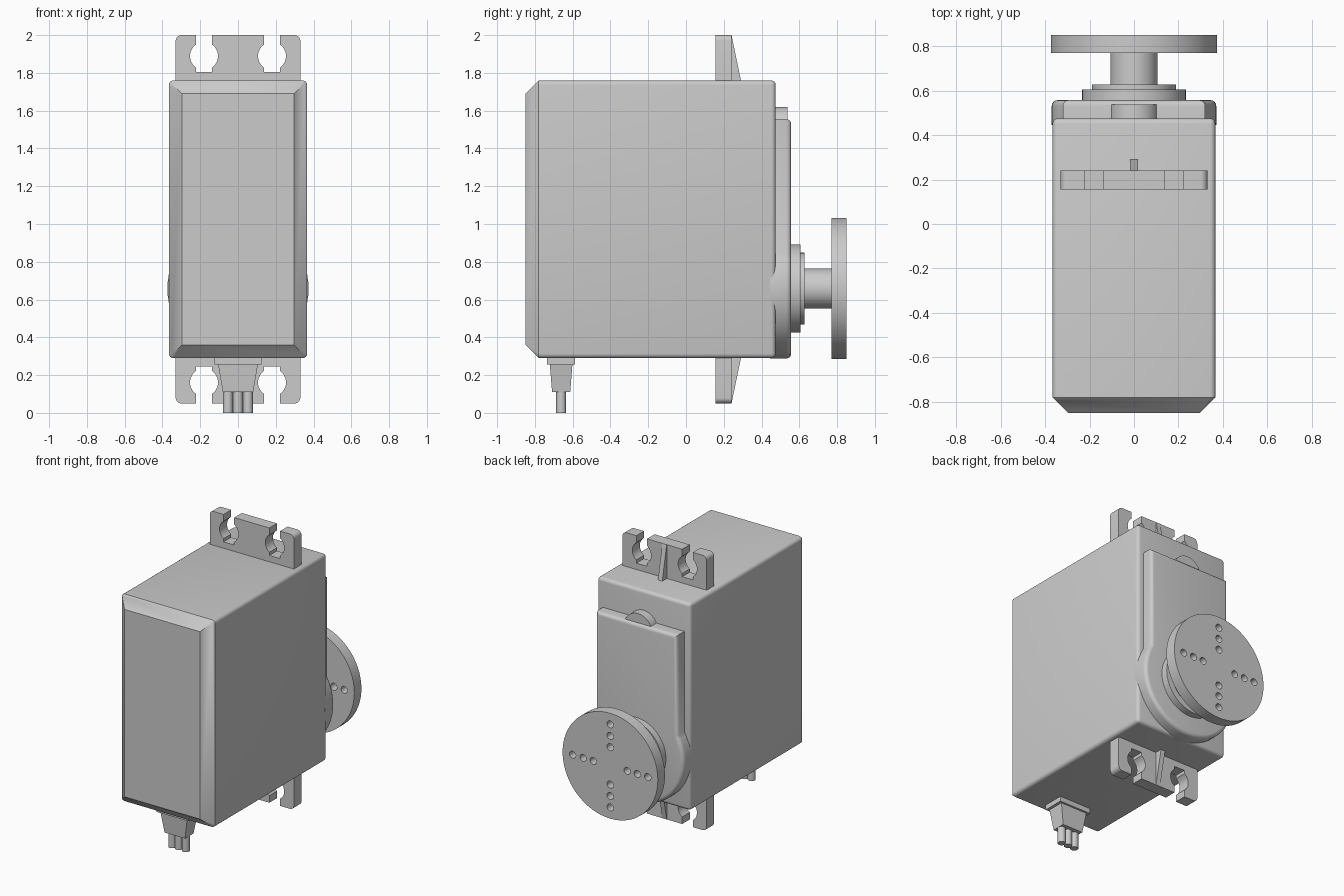
import bpy, bmesh, math
from mathutils import Matrix, Vector

if "Cube" in bpy.data.objects:
    bpy.data.objects.remove(bpy.data.objects["Cube"])

grey = bpy.data.materials.new("grey plastic")
grey.use_nodes = True
colour = (0.6, 0.6, 0.6, 1)
grey.diffuse_color = colour
grey.node_tree.nodes["Principled BSDF"].inputs["Base Color"].default_value = colour

AXIS_Z = 0.658    # height of the output shaft
MID_Z = 1.025     # middle height of the case
HALF_W, HALF_H = 0.366, 0.735
CASE_FRONT, CASE_BACK = -0.85, 0.475


def finish(bm, name):
    bmesh.ops.recalc_face_normals(bm, faces=bm.faces)
    mesh = bpy.data.meshes.new(name)
    bm.to_mesh(mesh)
    bm.free()
    mesh.materials.append(grey)
    ob = bpy.data.objects.new(name, mesh)
    bpy.context.collection.objects.link(ob)
    smooth(ob)
    return ob


def smooth(ob):
    bpy.ops.object.select_all(action='DESELECT')
    ob.select_set(True)
    bpy.context.view_layer.objects.active = ob
    bpy.ops.object.shade_smooth_by_angle(angle=math.radians(32))


def arc(cx, cz, r, start, end, steps):
    """Points on an arc in the x-z plane, angles in degrees."""
    angles = [math.radians(start + (end - start) * i / steps) for i in range(steps + 1)]
    return [(cx + r * math.cos(a), cz + r * math.sin(a)) for a in angles]


def prism(name, outline, y0, y1, round_back=0):
    """Extrude an x-z outline along y, optionally rounding its back rim."""
    bm = bmesh.new()
    face = bm.faces.new([bm.verts.new((x, y0, z)) for x, z in outline])
    ext = bmesh.ops.extrude_face_region(bm, geom=[face])
    moved = [g for g in ext["geom"] if isinstance(g, bmesh.types.BMVert)]
    bmesh.ops.translate(bm, verts=moved, vec=(0, y1 - y0, 0))
    if round_back:
        bmesh.ops.recalc_face_normals(bm, faces=bm.faces)
        rim = [e for e in bm.edges if all(abs(v.co.y - y1) < 1e-5 for v in e.verts)]
        bmesh.ops.bevel(bm, geom=rim, offset=round_back, segments=4, profile=0.5, affect='EDGES')
    return finish(bm, name)


def disc(name, r, z, y0, y1):
    return prism(name, arc(0, z, r, 0, 360, 64)[:-1], y0, y1)


def frustum(name, centre, bottom, top, z0, z1):
    """Box whose half sizes differ between bottom and top."""
    bm = bmesh.new()
    bmesh.ops.create_cube(bm, size=2)
    for v in bm.verts:
        hx, hy = top if v.co.z > 0 else bottom
        v.co = (centre[0] + v.co.x * hx, centre[1] + v.co.y * hy, z1 if v.co.z > 0 else z0)
    return finish(bm, name)


# Case: wide chamfer around the front, rounded edges elsewhere
bm = bmesh.new()
bmesh.ops.create_cube(bm, size=2)
for v in bm.verts:
    v.co = (v.co.x * HALF_W, CASE_BACK if v.co.y > 0 else CASE_FRONT, MID_Z + v.co.z * HALF_H)
front = [e for e in bm.edges if all(v.co.y < CASE_FRONT + 0.01 for v in e.verts)]
bmesh.ops.bevel(bm, geom=front, offset=0.07, segments=1, affect='EDGES')
rest = [e for e in bm.edges if any(v.co.y > CASE_BACK - 0.01 for v in e.verts)]
bmesh.ops.bevel(bm, geom=rest, offset=0.024, segments=4, profile=0.5, affect='EDGES')
finish(bm, "case")

# Mounting lugs with keyhole slots, and a stiffening rib on each
HOLE_X, HOLE_H, HOLE_R, SLOT = 0.18, 0.129, 0.074, 0.042
open_angle = math.degrees(math.acos(SLOT / HOLE_R))
half = [(0.33, -0.03)] + arc(0.30, 0.21, 0.03, 0, 90, 6)
half += [(HOLE_X + SLOT, 0.24)]
half += arc(HOLE_X, HOLE_H, HOLE_R, open_angle, -open_angle, 14)
half += [(HOLE_X + SLOT, 0.045), (HOLE_X - SLOT, 0.045)]
half += arc(HOLE_X, HOLE_H, HOLE_R, 180 + open_angle, 180 - open_angle, 14)
half += [(HOLE_X - SLOT, 0.24)]
outline = half + [(-x, h) for x, h in reversed(half)]
for side, sign in (("top", 1), ("bottom", -1)):
    base = MID_Z + sign * HALF_H
    prism(side + "_lug", [(x, base + sign * h) for x, h in outline], 0.155, 0.24)
    bm = bmesh.new()
    profile = [(0.23, -0.02), (0.295, -0.02), (0.241, 0.24), (0.23, 0.24)]
    face = bm.faces.new([bm.verts.new((-0.017, y, base + sign * h)) for y, h in profile])
    ext = bmesh.ops.extrude_face_region(bm, geom=[face])
    bmesh.ops.translate(bm, vec=(0.034, 0, 0),
                        verts=[g for g in ext["geom"] if isinstance(g, bmesh.types.BMVert)])
    finish(bm, side + "_lug_rib")

# Gear cover: straight strip blending into a round boss
BOSS_R, STRIP = 0.37, 0.32
join = math.degrees(math.acos(STRIP / BOSS_R))
cover = [(-STRIP, 1.555)] + arc(0, AXIS_Z, BOSS_R, 180 - join, 360 + join, 56) + [(STRIP, 1.555)]
prism("gear_cover", cover, CASE_BACK - 0.03, 0.557, 0.026)
disc("cover_boss", 0.11, 1.51, CASE_BACK - 0.02, 0.537)

# Output shaft and its collars
disc("outer_collar", 0.233, AXIS_Z, 0.54, 0.605)
disc("inner_collar", 0.19, AXIS_Z, 0.59, 0.627)
disc("output_shaft", 0.106, AXIS_Z, 0.61, 0.785)

# Round horn with four rows of drilled holes
horn = disc("round_horn", 0.374, AXIS_Z, 0.77, 0.85)
bm = bmesh.new()
for arm in range(4):
    for reach in (0.133, 0.213, 0.295):
        a = arm * math.pi / 2
        spot = Vector((reach * math.cos(a), 0.81, AXIS_Z + reach * math.sin(a)))
        bmesh.ops.create_cone(bm, cap_ends=True, segments=20, radius1=0.025, radius2=0.025, depth=0.2,
                              matrix=Matrix.Translation(spot) @ Matrix.Rotation(math.pi / 2, 4, 'X'))
drill = finish(bm, "horn_drill")
drill.hide_render = True
mod = horn.modifiers.new("holes", 'BOOLEAN')
mod.operation = 'DIFFERENCE'
mod.solver = 'EXACT'
mod.object = drill
bpy.context.view_layer.objects.active = horn
bpy.ops.object.modifier_apply(modifier=mod.name)
bpy.data.objects.remove(drill)
smooth(horn)

# Cable strain relief and three wires
CABLE_Y = -0.661
frustum("cable_flange", (0, CABLE_Y), (0.125, 0.074), (0.125, 0.074), 0.255, 0.31)
frustum("cable_boot", (0, CABLE_Y), (0.08, 0.048), (0.106, 0.06), 0.11, 0.26)
for name, x in (("right", -0.053), ("middle", 0), ("left", 0.053)):
    bm = bmesh.new()
    bmesh.ops.create_cone(bm, cap_ends=True, segments=24, radius1=0.026, radius2=0.026, depth=0.14,
                          matrix=Matrix.Translation((x, CABLE_Y, 0.07)))
    finish(bm, name + "_wire")
